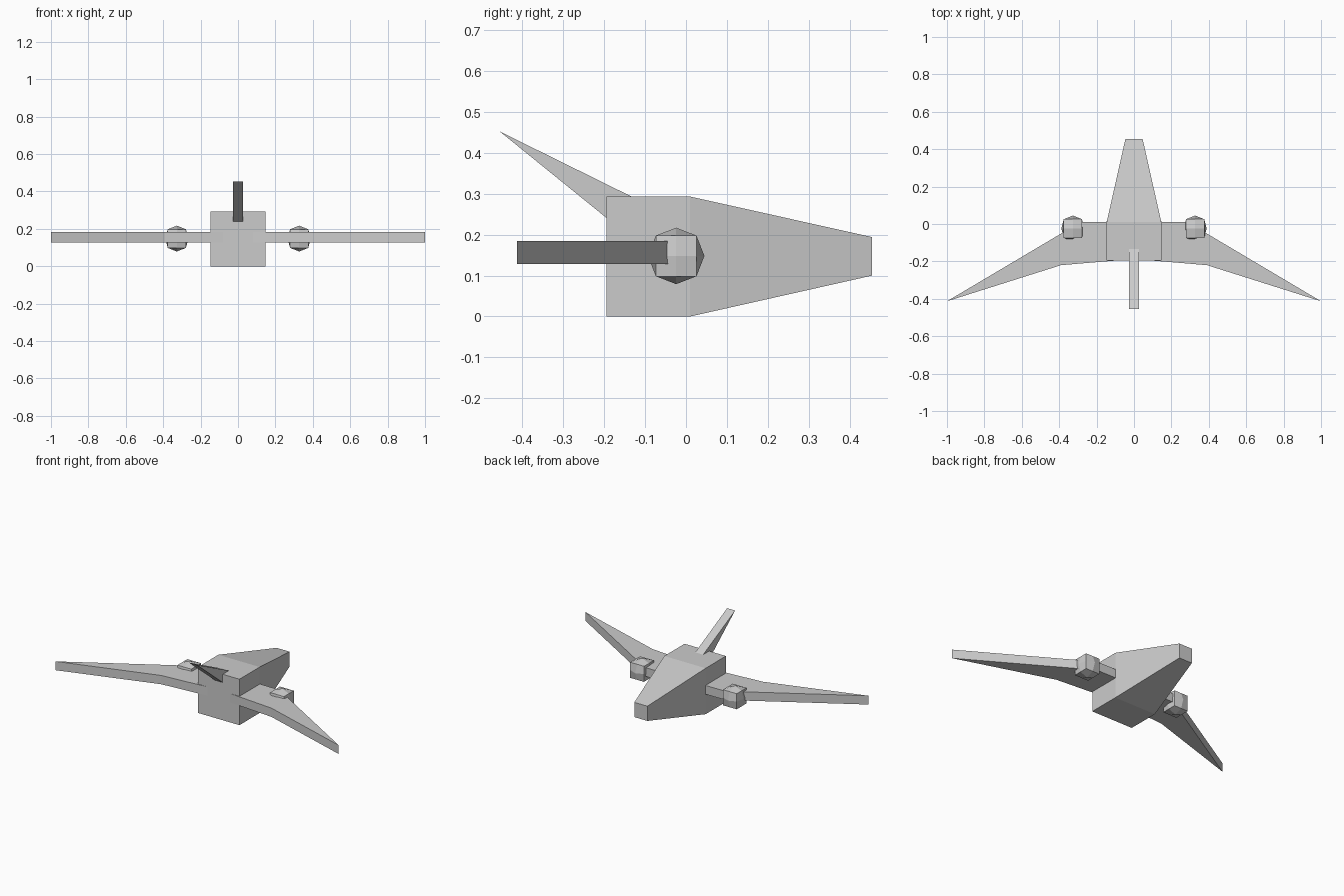
import bpy, bmesh
from mathutils import Vector

if "Cube" in bpy.data.objects:
    bpy.data.objects.remove(bpy.data.objects["Cube"])


def finish(name, bm):
    bmesh.ops.recalc_face_normals(bm, faces=bm.faces[:])
    mesh = bpy.data.meshes.new(name)
    bm.to_mesh(mesh)
    bm.free()
    obj = bpy.data.objects.new(name, mesh)
    bpy.context.collection.objects.link(obj)
    return obj


def prism(name, profile, offset):
    """Extrude a closed outline along an offset vector."""
    bm = bmesh.new()
    face = bm.faces.new([bm.verts.new(p) for p in profile])
    ext = bmesh.ops.extrude_face_region(bm, geom=[face])
    moved = [v for v in ext["geom"] if isinstance(v, bmesh.types.BMVert)]
    bmesh.ops.translate(bm, verts=moved, vec=offset)
    return finish(name, bm)


# Fuselage: rectangular sections, straight at the rear and tapering to the nose
bm = bmesh.new()
rings = []
for y, w, z0, z1 in [(-0.194, 0.146, 0, 0.293), (0.01, 0.146, 0, 0.293),
                     (0.455, 0.046, 0.1, 0.194)]:
    rings.append([bm.verts.new(p) for p in
                  [(-w, y, z0), (w, y, z0), (w, y, z1), (-w, y, z1)]])
for a, b in zip(rings, rings[1:]):
    for i in range(4):
        j = (i + 1) % 4
        bm.faces.new([a[i], a[j], b[j], b[i]])
bm.faces.new(rings[0])
bm.faces.new(rings[-1])
finish("fuselage", bm)

# Swept-back tail fin
prism("tail_fin",
      [(-0.028, -0.455, 0.452), (-0.028, -0.135, 0.294),
       (-0.028, -0.1, 0.275), (-0.028, -0.15, 0.205)], (0.056, 0, 0))

for side, s in (("left", -1), ("right", 1)):
    # Cranked wing, pointed at the tip
    outline = [(0.02, 0.013), (0.285, 0.011), (1.0, -0.413),
               (0.39, -0.22), (0.02, -0.189)]
    prism(side + "_wing", [(s * x, y, 0.128) for x, y in outline], (0, 0, 0.056))

    # Faceted engine pod: cube split once, with bulging face centres
    bm = bmesh.new()
    bmesh.ops.create_cube(bm, size=2)
    bmesh.ops.subdivide_edges(bm, edges=bm.edges[:], cuts=1, use_grid_fill=True)
    for v in bm.verts:
        on_axes = sum(abs(c) > 0.5 for c in v.co)
        k = {1: 1.0, 2: 0.72, 3: 0.72}[on_axes]
        v.co = Vector((v.co.x * 0.0615, v.co.y * 0.069, v.co.z * 0.069)) * k
        if on_axes > 1:
            v.co.x *= 1.1
        v.co += Vector((s * 0.327, -0.024, 0.148))
    finish(side + "_engine", bm)
